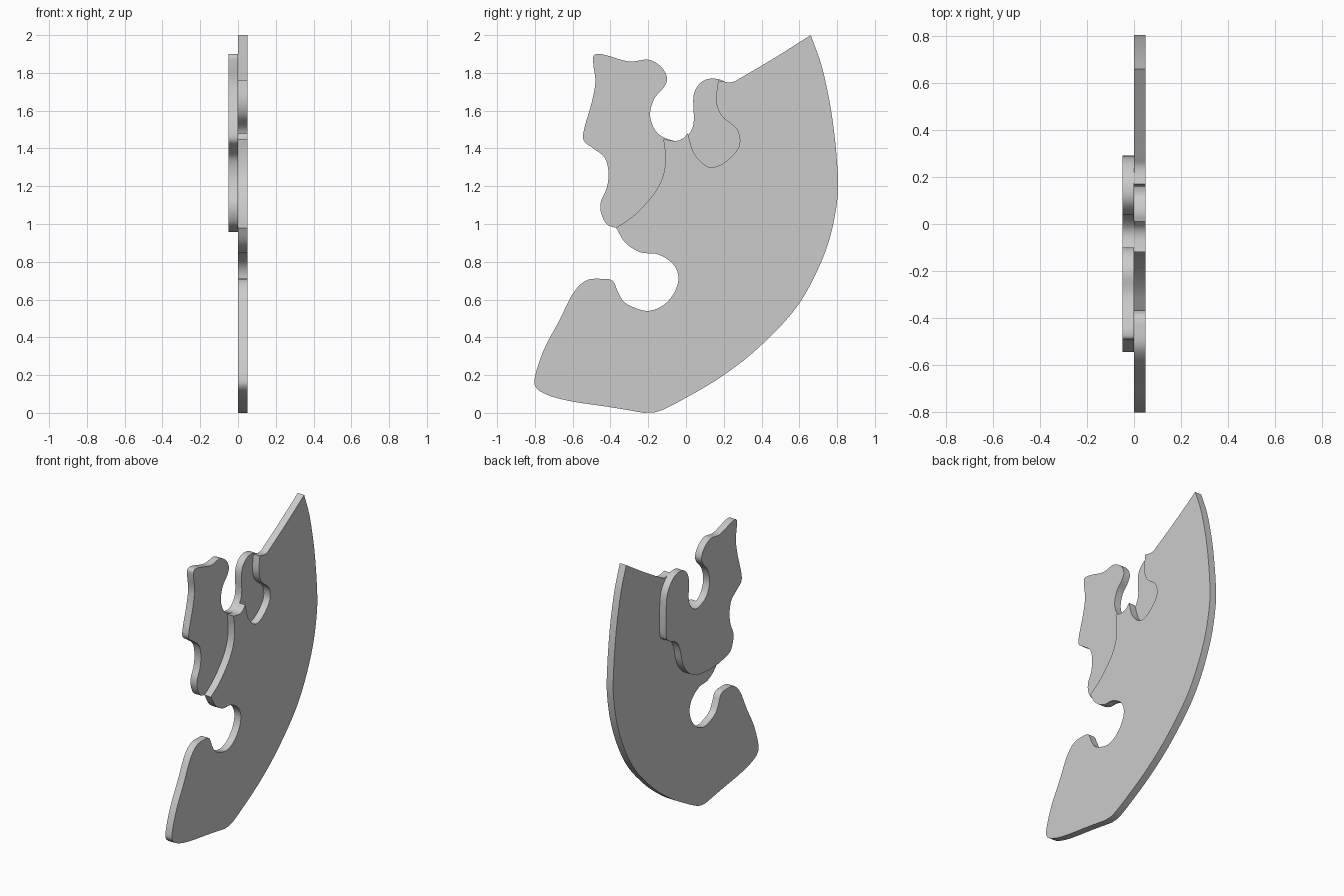
import bpy
import bmesh
import math
from mathutils import Vector

THICKNESS = 0.05

default_cube = bpy.data.objects.get("Cube")
if default_cube:
    bpy.data.objects.remove(default_cube, do_unlink=True)

# Single plain grey finish
grey = bpy.data.materials.new("plain grey")
grey.use_nodes = True
colour = (0.6, 0.6, 0.6, 1)
grey.diffuse_color = colour
grey.node_tree.nodes["Principled BSDF"].inputs["Base Color"].default_value = colour


def spline(chain, steps=5):
    """Smooth curve through a chain of points; the chain ends stay sharp."""
    points = [Vector(p) / 100 for p in chain]
    closed = chain[0] == chain[-1]
    before = points[-2] if closed else points[0] * 2 - points[1]
    after = points[1] if closed else points[-1] * 2 - points[-2]
    padded = [before] + points + [after]
    result = []
    for a, b, c, d in zip(padded, padded[1:], padded[2:], padded[3:]):
        for step in range(steps):
            t = step / steps
            result.append(b + (c - a) * (t / 2)
                          + (a * 2 - b * 5 + c * 4 - d) * (t * t / 2)
                          + (b * 3 - a - c * 3 + d) * (t ** 3 / 2))
    return result


def build_plate(name, chains, x_start, x_end):
    """Extrude a side outline, given in hundredths, across the x direction."""
    outline = [point for chain in chains for point in spline(chain)]
    bm = bmesh.new()
    face = bm.faces.new([bm.verts.new((x_start, p.x, p.y)) for p in outline])
    extruded = bmesh.ops.extrude_face_region(bm, geom=[face])
    moved = [v for v in extruded["geom"] if isinstance(v, bmesh.types.BMVert)]
    bmesh.ops.translate(bm, verts=moved, vec=(x_end - x_start, 0, 0))
    bmesh.ops.recalc_face_normals(bm, faces=bm.faces)
    mesh = bpy.data.meshes.new(name)
    bm.to_mesh(mesh)
    bm.free()
    mesh.materials.append(grey)
    plate = bpy.data.objects.new(name, mesh)
    bpy.context.collection.objects.link(plate)
    bpy.ops.object.select_all(action="DESELECT")
    plate.select_set(True)
    bpy.context.view_layer.objects.active = plate
    bpy.ops.object.shade_smooth_by_angle(angle=math.radians(30))
    return plate


# Large crescent plate: outer sweep, foot and hook, inner arc, gap, notch, top
outer_sweep = [(66, 200), (72, 183), (77, 159), (80, 132), (80, 112), (74, 86),
               (60, 58), (40, 36), (20, 20), (0, 8), (-14, 1), (-22, 0)]
foot_and_hook = [(-22, 0), (-40, 3), (-60, 6), (-72, 9), (-79, 13), (-80, 19),
                 (-75, 34), (-67, 49), (-60, 63), (-53, 70), (-45, 71),
                 (-39, 70), (-36, 64), (-33, 59), (-28, 56), (-20, 54),
                 (-12, 57), (-6, 64), (-4, 72), (-7, 79), (-15, 84),
                 (-24, 85), (-32, 90), (-37, 98)]
inner_arc = [(-37, 98), (-27, 105), (-17, 116), (-12, 126), (-11, 136), (-12, 145)]
gap_floor = [(-12, 145), (-6, 144), (-2, 145), (1, 148)]
notch = [(1, 148), (4, 138), (9, 132), (14, 130), (21, 133), (28, 141),
         (27, 150), (19, 157), (16, 165), (17, 176)]
top_edge = [(17, 176), (24, 175), (30, 178), (47, 188), (66, 200)]
build_plate("crescent_plate",
            [outer_sweep, foot_and_hook, inner_arc, gap_floor, notch, top_edge],
            0, THICKNESS)

# Smaller plate behind it: wavy edge, upper lobe, gap, second lobe, hidden base
backing = [(-37, 98), (-42, 100), (-45, 106), (-45, 112), (-42, 119),
           (-41, 127), (-43, 135), (-49, 140), (-54, 144), (-54, 150),
           (-50, 164), (-48, 175), (-49, 184), (-49, 189), (-46, 190),
           (-41, 189), (-30, 186), (-20, 187), (-13, 183), (-10, 177),
           (-12, 172), (-17, 166), (-19, 157), (-15, 148), (-6, 144),
           (0, 146), (4, 153), (4, 168), (8, 175), (14, 177), (21, 175),
           (27, 168), (29, 158), (29, 138), (26, 133), (18, 129),
           (14, 123), (11, 112), (6, 104), (-3, 98), (-15, 96), (-27, 96),
           (-37, 98)]
build_plate("backing_plate", [backing], -THICKNESS, 0)
